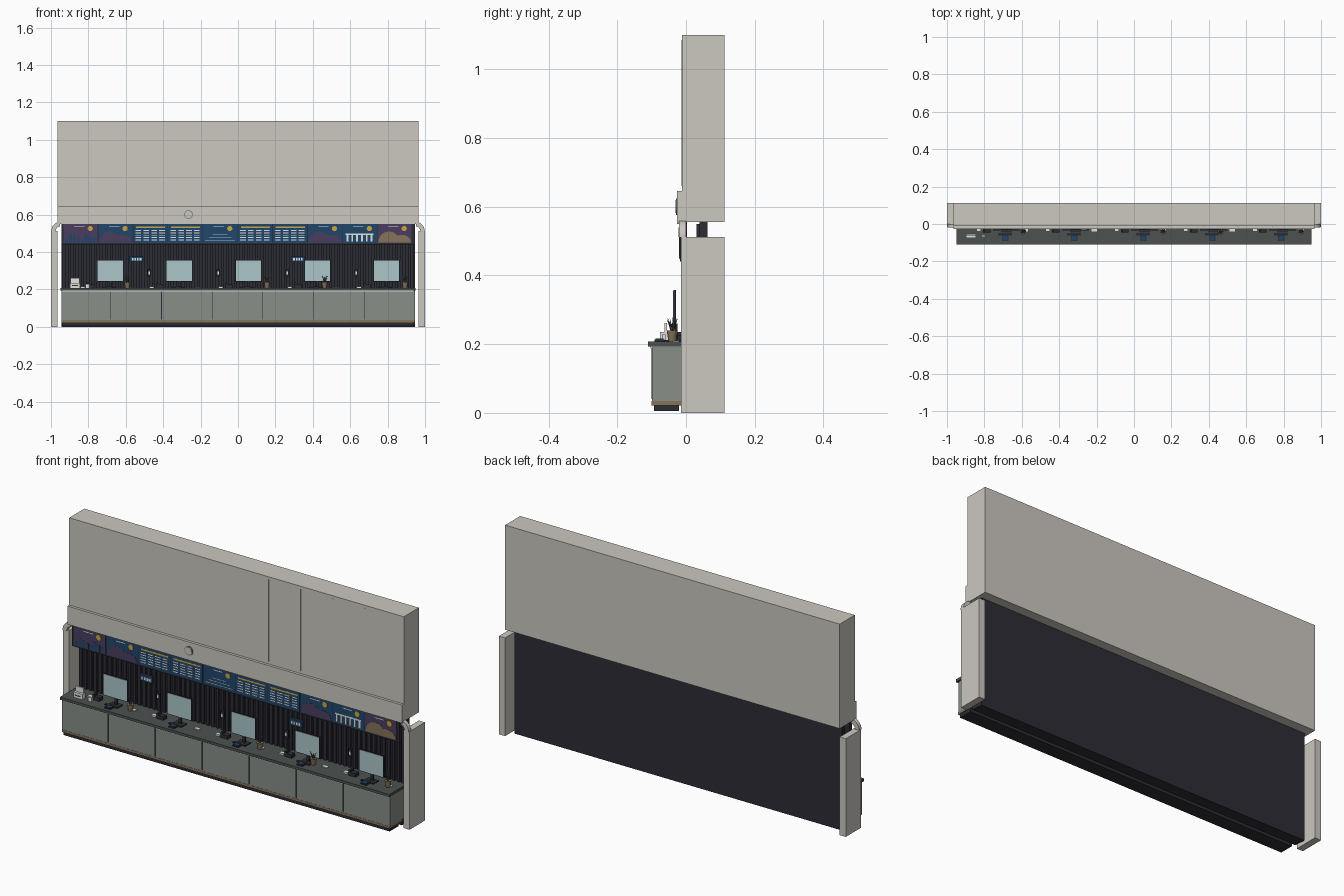
import bpy, bmesh, math
from mathutils import Matrix

cube = bpy.data.objects.get("Cube")
if cube:
    bpy.data.objects.remove(cube, do_unlink=True)


def material(name, hex_code):
    srgb = [int(hex_code[i:i + 2], 16) / 255 for i in (0, 2, 4)]
    color = [c / 12.92 if c < 0.04 else ((c + 0.055) / 1.055) ** 2.4 for c in srgb] + [1]
    mat = bpy.data.materials.new(name)
    mat.use_nodes = True
    mat.diffuse_color = color
    mat.node_tree.nodes["Principled BSDF"].inputs["Base Color"].default_value = color
    return mat


plaster = material("warm plaster", "CCC8C0")
charcoal = material("charcoal", "2C2C35")
slate = material("slate countertop", "4C5250")
sage = material("sage cabinet", "888E88")
bronze = material("bronze", "85735A")
glass = material("pale screen", "ACC6C9")
navy = material("navy display", "20466B")
purple = material("dusk purple", "4A3D5E")
white = material("white", "E2E4E0")
gold = material("gold", "CDA63F")


def finish(bm, name, mat):
    bmesh.ops.recalc_face_normals(bm, faces=bm.faces)
    mesh = bpy.data.meshes.new(name)
    bm.to_mesh(mesh)
    bm.free()
    mesh.materials.append(mat)
    ob = bpy.data.objects.new(name, mesh)
    bpy.context.collection.objects.link(ob)
    return ob


def boxes(name, mat, *spans):
    """Each span is x0, x1, y0, y1, z0, z1."""
    bm = bmesh.new()
    for x0, x1, y0, y1, z0, z1 in spans:
        place = Matrix.Translation(((x0 + x1) / 2, (y0 + y1) / 2, (z0 + z1) / 2))
        bmesh.ops.create_cube(bm, size=1, matrix=place @ Matrix.Diagonal((x1 - x0, y1 - y0, z1 - z0, 1)))
    return finish(bm, name, mat)


def plate(name, mat, outline, y0, y1):
    """Extrude an x-z outline through the depth."""
    bm = bmesh.new()
    face = bm.faces.new([bm.verts.new((x, y0, z)) for x, z in outline])
    moved = bmesh.ops.extrude_face_region(bm, geom=[face])["geom"]
    for v in moved:
        if isinstance(v, bmesh.types.BMVert):
            v.co.y = y1
    return finish(bm, name, mat)


def arc(cx, cz, rx, rz, start, end, n):
    return [(cx + rx * math.cos(start + (end - start) * i / n),
             cz + rz * math.sin(start + (end - start) * i / n)) for i in range(n + 1)]


# Upper wall, projecting band and panel seams
boxes("upper_wall", plaster, (-0.965, 0.965, -0.012, 0.112, 0.555, 1.1))
boxes("wall_band", plaster, (-0.965, 0.965, -0.026, -0.01, 0.55, 0.645))
boxes("upper_wall_seams", plaster,
      *[(x - 0.001, x + 0.001, -0.0135, -0.01, 0.66, 1.085) for x in [0.185 * i for i in range(6)]])

# Round emblem ring on the band
bm = bmesh.new()
bmesh.ops.create_cone(bm, cap_ends=True, segments=28, radius1=0.024, radius2=0.024, depth=0.004,
                      matrix=Matrix.Translation((-0.265, -0.027, 0.6)) @ Matrix.Rotation(math.pi / 2, 4, "X"))
finish(bm, "round_ring", sage)
plate("round_ring_center", plaster, arc(-0.265, 0.6, 0.019, 0.019, 0, math.tau * 27 / 28, 27), -0.031, -0.026)

# Side pillars with curved shoulder trims
for side, label in ((1, "left"), (-1, "right")):
    lo, hi = sorted((side * 0.965, side))
    boxes(label + "_pillar", plaster, (lo, hi, -0.015, 0.112, 0, 0.512))
    shoulder = arc(0.953, 0.51, 0.045, 0.05, 0, math.pi / 2, 10) + arc(0.953, 0.51, 0.022, 0.026, math.pi / 2, 0, 10)
    plate(label + "_shoulder_trim", plaster, [(side * x, z) for x, z in shoulder], -0.02, 0.0)

# Slatted back wall
boxes("back_wall", charcoal, (-0.945, 0.945, 0.04, 0.063, 0, 0.555),
      (-0.945, 0.945, 0.0, 0.045, 0.003, 0.035))
boxes("wall_slats", charcoal,
      *[(x - 0.008, x + 0.008, 0.03, 0.041, 0.2, 0.55) for x in [-0.93 + 0.0282 * i for i in range(67)]])

# Service counter
boxes("counter_plinth", charcoal, (-0.94, 0.94, -0.093, -0.02, 0.005, 0.023))
boxes("counter_trim", bronze, (-0.945, 0.945, -0.1, 0.0, 0.022, 0.035))
boxes("counter_body", sage, (-0.945, 0.945, -0.099, 0.04, 0.034, 0.19))
boxes("counter_seams", charcoal,
      *[(x - 0.0015, x + 0.0015, -0.0998, -0.09, 0.04, 0.188) for x in [-0.68 + 0.271 * i for i in range(6)]])
boxes("counter_light_line", white, (-0.94, 0.94, -0.103, 0.0, 0.188, 0.193))
boxes("countertop", slate, (-0.95, 0.95, -0.11, 0.04, 0.193, 0.207))

# Header display housing with its ten pictures
boxes("header_housing", charcoal, (-0.945, 0.945, -0.018, 0.003, 0.44, 0.555))
FRONT = -0.0195
STEP = 0.1865


def moon(x, z=0.525, radius=0.014):
    plate("moon", gold, arc(x, z, radius, radius, 0, math.tau * 15 / 16, 15), FRONT - 0.002, -0.018)


def hill(x, width, height, mat, layer):
    plate("hill", mat, arc(x, 0.45, width, height, 0, math.pi, 10), FRONT - layer * 0.0007, -0.018)


for i in range(10):
    x0 = -0.9325 + STEP * i
    x1 = x0 + STEP - 0.004
    mid = (x0 + x1) / 2
    base = purple if i in (0, 9) else navy
    boxes("header_picture", base, (x0, x1, FRONT, -0.017, 0.448, 0.549))
    if i in (2, 3, 5, 6):
        # Timetable with a gold heading and dashed rows
        boxes("timetable_heading", gold, (x0 + 0.015, x1 - 0.012, FRONT - 0.001, -0.018, 0.527, 0.535))
        boxes("timetable_rows", white,
              *[(x0 + 0.012 + 0.042 * c, x0 + 0.042 + 0.042 * c, FRONT - 0.001, -0.018, z, z + 0.0045)
                for c in range(4) for z in [0.462 + 0.0125 * r for r in range(5)]])
        continue
    moon(x1 - 0.04)
    boxes("picture_caption", white, (mid - 0.035, mid + 0.02, FRONT - 0.001, -0.018, 0.533, 0.537))
    if i == 0:
        boxes("skyline", navy, *[(x0 + 0.008 + 0.021 * k, x0 + 0.023 + 0.021 * k, FRONT - 0.001, -0.018,
                                  0.449, 0.47 + 0.008 * (k * 3 % 4)) for k in range(8)])
    elif i == 4:
        boxes("sea", glass, *[(mid - w, mid + w, FRONT - 0.001, -0.018, z, z + 0.003)
                              for w, z in ((0.08, 0.46), (0.06, 0.475), (0.04, 0.49))])
    elif i == 8:
        boxes("white_columns", white,
              *[(x0 + 0.02 + 0.026 * k, x0 + 0.03 + 0.026 * k, FRONT - 0.001, -0.018, 0.455, 0.498) for k in range(6)],
              (x0 + 0.014, x1 - 0.018, FRONT - 0.001, -0.018, 0.492, 0.5))
    else:
        hill(mid - 0.03, 0.058, 0.06, bronze if i == 9 else purple, 1)
        hill(mid + 0.038, 0.05, 0.042, bronze if i == 9 else purple, 2)

# Five workstations
TOP = 0.207
for i in range(5):
    cx = -0.682 + 0.369 * i
    boxes("monitor_case", charcoal, (cx - 0.071, cx + 0.071, -0.036, -0.029, 0.243, 0.357))
    boxes("monitor_screen", glass, (cx - 0.068, cx + 0.068, -0.038, -0.035, 0.246, 0.354))
    boxes("monitor_stand", charcoal, (cx - 0.008, cx + 0.008, -0.033, -0.025, TOP, 0.26),
          (cx - 0.03, cx + 0.03, -0.045, -0.015, TOP, 0.211))
    boxes("keyboard", charcoal, (cx - 0.045, cx + 0.03, -0.062, -0.048, TOP, 0.212))
    boxes("tablet", charcoal, (cx - 0.024, cx + 0.01, -0.092, -0.062, TOP, 0.214))
    boxes("tablet_screen", navy, (cx - 0.02, cx + 0.006, -0.089, -0.065, 0.213, 0.216))
    boxes("desk_phone", charcoal, (cx - 0.125, cx - 0.085, -0.045, -0.015, TOP, 0.225),
          (cx - 0.125, cx - 0.115, -0.045, -0.015, 0.224, 0.236))
    boxes("paper_stack", white, (cx + 0.085, cx + 0.115, -0.04, -0.02, TOP, 0.211),
          (cx - 0.16, cx - 0.135, -0.04, -0.02, TOP, 0.216))
    # Wall handset beside each station
    if i:
        hx = cx - 0.162
        boxes("wall_handset", charcoal, (hx - 0.01, hx + 0.01, 0.02, 0.031, 0.268, 0.308))
        boxes("handset_label", white, (hx - 0.004, hx + 0.004, 0.018, 0.021, 0.28, 0.296))

# Wall clocks with lit digits
for cx in (-0.543, 0.32):
    boxes("wall_clock", navy, (cx - 0.036, cx + 0.036, 0.018, 0.031, 0.345, 0.377))
    boxes("clock_digits", white, *[(cx - 0.025 + 0.014 * k, cx - 0.016 + 0.014 * k, 0.016, 0.019, 0.354, 0.368)
                                   for k in range(4)])

# Small printer and card stand at the right end
boxes("printer", white, (-0.897, -0.845, -0.075, -0.05, TOP, 0.235), (-0.895, -0.847, -0.062, -0.055, 0.23, 0.262))
boxes("printer_slot", charcoal, (-0.887, -0.855, -0.076, -0.07, 0.218, 0.223))
boxes("card_stand", white, (-0.815, -0.795, -0.07, -0.06, TOP, 0.228))

# Potted plants
for cx in (-0.592, 0.155, 0.463, 0.893):
    bm = bmesh.new()
    bmesh.ops.create_cone(bm, cap_ends=True, segments=12, radius1=0.011, radius2=0.016, depth=0.032,
                          matrix=Matrix.Translation((cx, -0.04, TOP + 0.016)))
    finish(bm, "plant_pot", bronze)
    bm = bmesh.new()
    for k in range(7):
        turn = Matrix.Rotation(k * math.tau / 7, 4, "Z") @ Matrix.Rotation(0.4, 4, "Y")
        bmesh.ops.create_cone(bm, segments=5, radius1=0.004, radius2=0, depth=0.045,
                              matrix=Matrix.Translation((cx, -0.04, 0.236)) @ turn @ Matrix.Translation((0, 0, 0.022)))
    finish(bm, "plant_leaves", slate)
